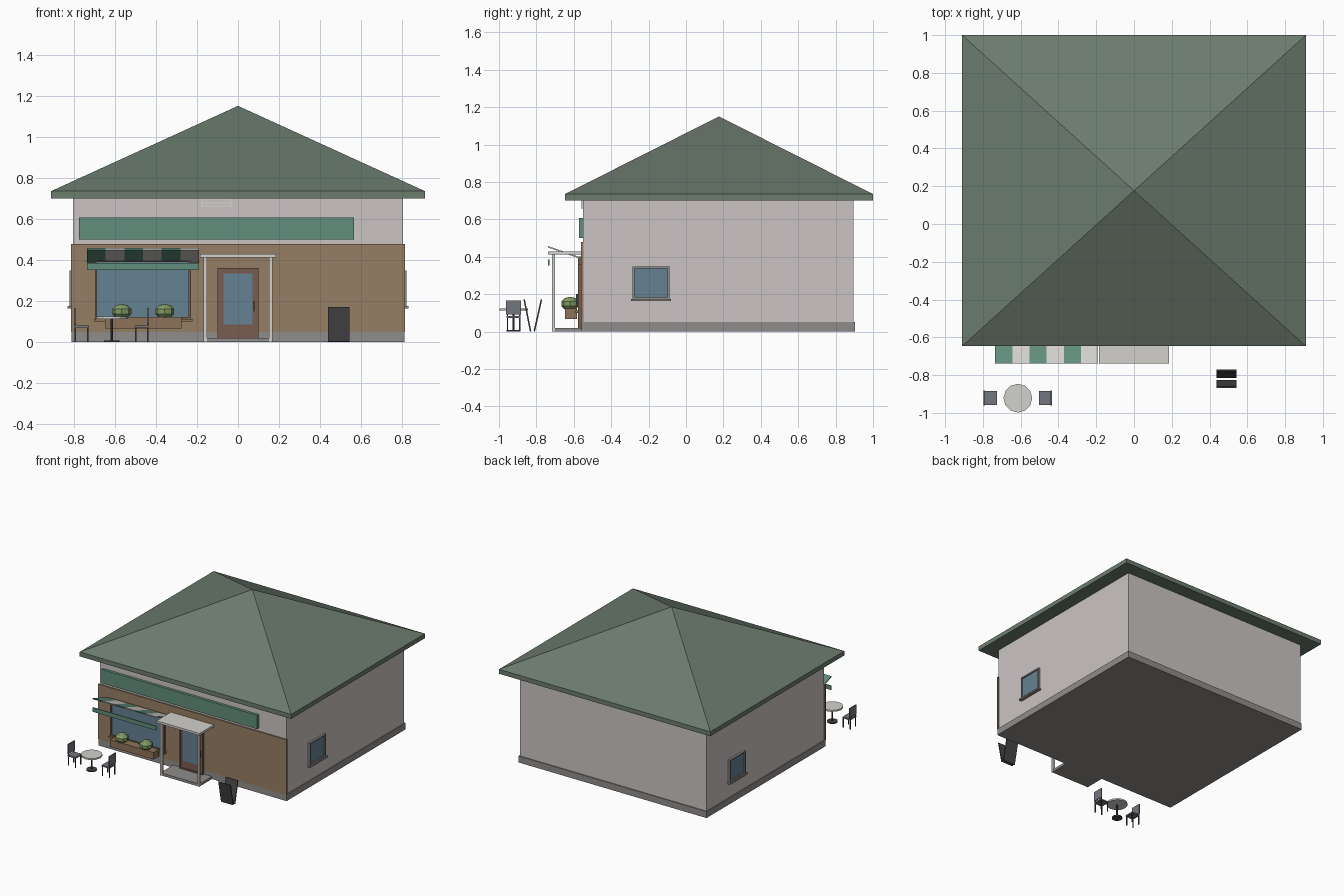
import bpy, bmesh
from math import pi
from mathutils import Vector

if "Cube" in bpy.data.objects:
    bpy.data.objects.remove(bpy.data.objects["Cube"])

COLORS = {
    "roof_green": (0.15, 0.20, 0.155), "wall_plaster": (0.60, 0.56, 0.55),
    "cladding_brown": (0.30, 0.21, 0.13), "trim_green": (0.12, 0.27, 0.20),
    "glass_blue": (0.13, 0.22, 0.29), "door_brown": (0.19, 0.11, 0.08),
    "planter_brown": (0.27, 0.17, 0.10), "leaf_green": (0.22, 0.33, 0.13),
    "dark": (0.06, 0.06, 0.065), "seat_blue_grey": (0.17, 0.18, 0.21),
    "stone": (0.28, 0.27, 0.26), "pale": (0.65, 0.64, 0.61),
}
MATS = {}
for key, c in COLORS.items():
    MATS[key] = bpy.data.materials.new(key)
    MATS[key].diffuse_color = (*c, 1)


def finish(name, bm, mat):
    bmesh.ops.recalc_face_normals(bm, faces=bm.faces)
    me = bpy.data.meshes.new(name)
    bm.to_mesh(me)
    bm.free()
    me.materials.append(MATS[mat])
    ob = bpy.data.objects.new(name, me)
    bpy.context.collection.objects.link(ob)
    return ob


def boxes(name, mat, *bounds):
    """One object from boxes given as (x0, x1, y0, y1, z0, z1)."""
    bm = bmesh.new()
    for x0, x1, y0, y1, z0, z1 in bounds:
        vs = bmesh.ops.create_cube(bm, size=1)["verts"]
        for v in vs:
            v.co = Vector((x0 + (v.co.x + .5) * (x1 - x0),
                           y0 + (v.co.y + .5) * (y1 - y0),
                           z0 + (v.co.z + .5) * (z1 - z0)))
    return finish(name, bm, mat)


def profile_x(name, mat, x0, x1, yz):
    """Extrude a closed (y, z) profile along x."""
    bm = bmesh.new()
    face = bm.faces.new([bm.verts.new((x0, y, z)) for y, z in yz])
    new = bmesh.ops.extrude_face_region(bm, geom=[face])["geom"]
    bmesh.ops.translate(bm, vec=(x1 - x0, 0, 0),
                        verts=[v for v in new if isinstance(v, bmesh.types.BMVert)])
    return finish(name, bm, mat)


def cylinder(name, mat, x, y, z0, z1, r, sides=12):
    bm = bmesh.new()
    bmesh.ops.create_cone(bm, cap_ends=True, segments=sides, radius1=r, radius2=r, depth=z1 - z0)
    bmesh.ops.translate(bm, verts=bm.verts, vec=(x, y, (z0 + z1) / 2))
    return finish(name, bm, mat)


def frame(x0, x1, y0, y1, z0, z1, t):
    """Four bars around an opening in the xz plane."""
    return [(x0, x0 + t, y0, y1, z0, z1), (x1 - t, x1, y0, y1, z0, z1),
            (x0 + t, x1 - t, y0, y1, z0, z0 + t), (x0 + t, x1 - t, y0, y1, z1 - t, z1)]


# Building shell
boxes("plinth", "stone", (-.81, .81, -.559, .904, 0, .05))
boxes("walls", "wall_plaster", (-.804, .804, -.551, .896, .05, .70))
boxes("front_cladding", "cladding_brown", (-.812, .812, -.562, -.548, .05, .478))

# Hipped pyramid roof with flat eaves
bm = bmesh.new()
rim = [(-.91, -.647), (.91, -.647), (.91, 1), (-.91, 1)]
low = [bm.verts.new((x, y, .70)) for x, y in rim]
top = [bm.verts.new((x, y, .735)) for x, y in rim]
apex = bm.verts.new((0, .1765, 1.15))
bm.faces.new(low)
for i in range(4):
    j = (i + 1) % 4
    bm.faces.new((low[i], low[j], top[j], top[i]))
    bm.faces.new((top[i], top[j], apex))
finish("roof", bm, "roof_green")

# Sign board and wall vent
boxes("sign_board", "trim_green", (-.775, .565, -.572, -.548, .50, .607))
boxes("wall_vent", "pale", *frame(-.18, -.03, -.558, -.548, .658, .70, .006),
      (-.174, -.036, -.556, -.548, .676, .682))

# Front window with sill
boxes("front_window_frame", "door_brown", *frame(-.697, -.23, -.578, -.555, .112, .40, .011))
boxes("front_window_glass", "glass_blue", (-.687, -.24, -.568, -.555, .12, .392))
boxes("front_window_sill", "planter_brown", (-.70, -.222, -.59, -.555, .10, .113))

# Planter with two shrubs
boxes("planter_box", "planter_brown", (-.648, -.274, -.647, -.583, .067, .122))
for x in (-.566, -.357):
    bm = bmesh.new()
    bmesh.ops.create_uvsphere(bm, u_segments=8, v_segments=5, radius=1)
    for v in bm.verts:
        v.co = Vector((x + v.co.x * .049, -.62 + v.co.y * .049, .149 + v.co.z * .037))
    finish("shrub", bm, "leaf_green")

# Striped awning and its valance
x0, w = -.735, .0908
for i in range(6):
    profile_x("awning_stripe", "pale" if i % 2 else "trim_green", x0 + i * w, x0 + (i + 1) * w,
              [(-.738, .449), (-.561, .388), (-.561, .396), (-.738, .457)])
boxes("awning_valance", "trim_green", (-.735, -.19, -.739, -.731, .352, .384))

# Door
boxes("door_frame", "door_brown", *frame(-.10, .10, -.578, -.555, .02, .362, .01))
boxes("door_leaf", "door_brown", (-.09, .09, -.573, -.555, .02, .353))
boxes("door_glass", "glass_blue", (-.07, .07, -.576, -.57, .085, .333))
boxes("door_handle", "dark", (.075, .081, -.588, -.57, .15, .20))

# Porch
boxes("porch_step", "stone", (-.167, .167, -.715, -.55, 0, .02))
boxes("porch_roof", "pale", (-.185, .185, -.738, -.555, .411, .428))
boxes("porch_posts", "pale", *[(x - .008, x + .008, -.717, -.70, .0, .412) for x in (-.16, .16)])

# Side windows, placed by half-turn symmetry about the building centre
side = [("side_window_frame", "stone",
         [(.79, .82, -.285, -.275, .175, .348), (.79, .82, -.099, -.089, .175, .348),
          (.79, .82, -.275, -.099, .175, .185), (.79, .82, -.275, -.099, .338, .348)]),
        ("side_window_glass", "glass_blue", [(.79, .811, -.275, -.099, .185, .338)]),
        ("side_window_sill", "stone", [(.79, .83, -.295, -.079, .164, .175)])]
for name, mat, bs in side:
    boxes(name, mat, *bs)
    twin = boxes(name, mat, *bs)
    twin.rotation_euler.z = pi
    twin.location.y = .345

# Cafe table
TX, TY = -.615, -.922
cylinder("table_top", "pale", TX, TY, .112, .124, .076)
cylinder("table_stem", "dark", TX, TY, .008, .113, .006, 8)
cylinder("table_foot", "dark", TX, TY, 0, .009, .038)

# Two chairs facing the table
for s in (-1, 1):
    def flip(a, b, *rest):
        return (*sorted((TX + s * a, TX + s * b)), *rest)
    y0, y1 = TY - .037, TY + .037
    boxes("chair_seat", "seat_blue_grey", flip(.111, .18, y0, y1, .072, .082))
    boxes("chair_back", "seat_blue_grey", flip(.173, .181, y0 - .003, y1 + .003, .092, .167))
    boxes("chair_legs", "dark", *[flip(a, a + .007, y, y + .007, 0, h)
                                  for a, h in ((.113, .073), (.173, .10))
                                  for y in (y0 + .001, y1 - .008)])

# Menu board made of two leaning panels
for name, bottom, top_y in (("menu_board_front", -.831, -.865), ("menu_board_back", -.811, -.773)):
    profile_x(name, "dark", .438, .542, [(bottom - .004, .002), (bottom + .004, .0),
                                         (top_y + .004, .17), (top_y - .004, .171)])

for m in bpy.data.materials:
    if m.users and not m.is_grease_pencil:
        m.use_nodes = True
        m.node_tree.nodes["Principled BSDF"].inputs["Base Color"].default_value = m.diffuse_color
